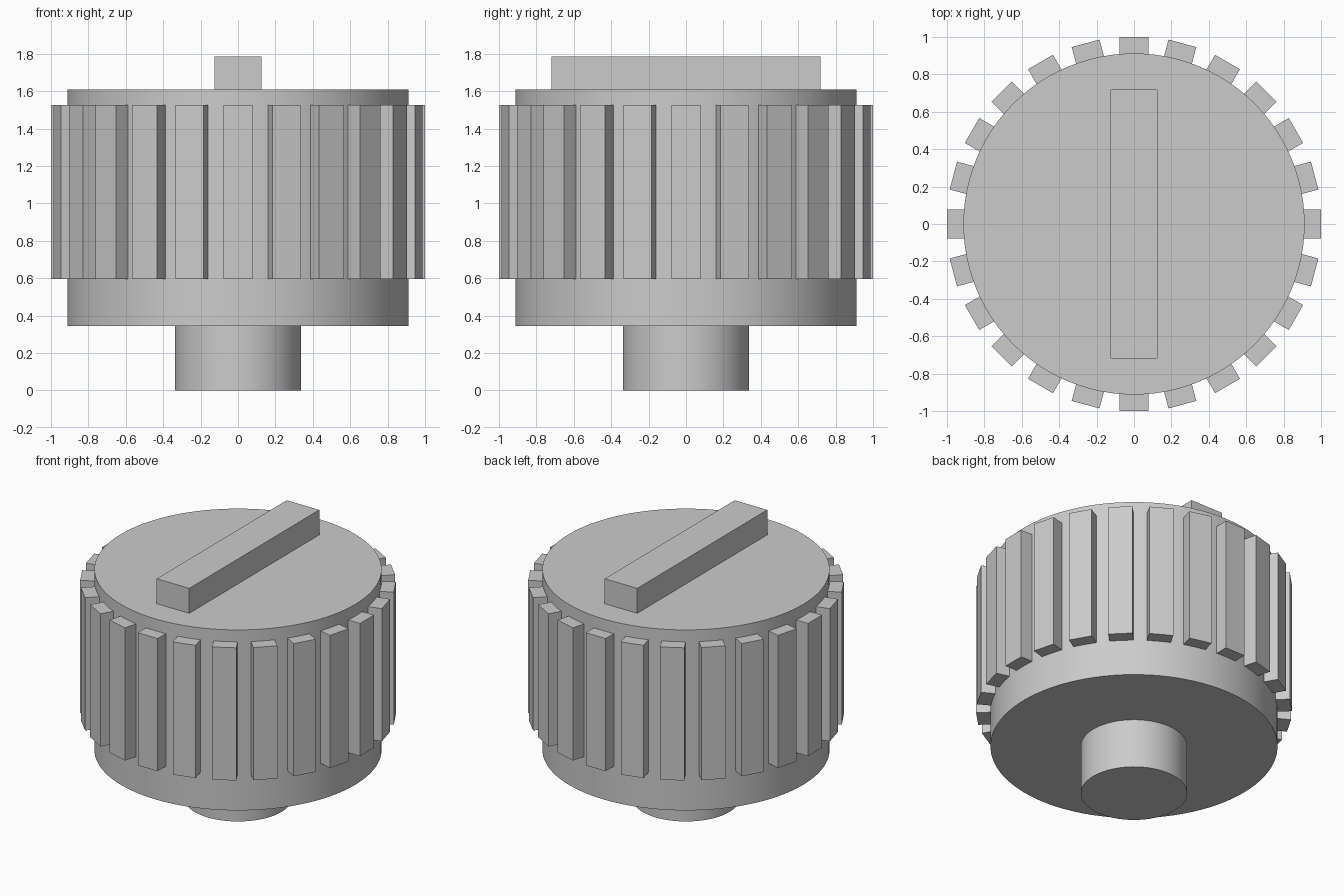
import bpy
import math
from mathutils import Matrix

cube = bpy.data.objects.get("Cube")
if cube:
    bpy.data.objects.remove(cube, do_unlink=True)

# One plain grey for the whole knob
GREY = (0.6, 0.6, 0.6, 1.0)
grey = bpy.data.materials.new("plain grey")
grey.use_nodes = True
grey.diffuse_color = GREY
grey.node_tree.nodes["Principled BSDF"].inputs["Base Color"].default_value = GREY


def add_cylinder(name, radius, z0, z1):
    bpy.ops.mesh.primitive_cylinder_add(
        vertices=96, radius=radius, depth=z1 - z0, location=(0, 0, (z0 + z1) / 2))
    obj = bpy.context.object
    obj.name = name
    obj.data.materials.append(grey)
    bpy.ops.object.shade_smooth_by_angle(angle=math.radians(30))
    return obj


def add_box(name, x0, x1, width, z0, z1):
    bpy.ops.mesh.primitive_cube_add(size=1)
    obj = bpy.context.object
    obj.name = name
    obj.data.transform(
        Matrix.Translation(((x0 + x1) / 2, 0, (z0 + z1) / 2))
        @ Matrix.Diagonal((x1 - x0, width, z1 - z0, 1)))
    obj.data.materials.append(grey)
    return obj


# Shaft, round body and pointer bar
add_cylinder("shaft", 0.338, 0, 0.345)
add_cylinder("knob_body", 0.912, 0.345, 1.61)
add_box("pointer_bar", -0.126, 0.126, 1.44, 1.61, 1.785)

# Grip ribs evenly spaced around the body
RIBS = 24
for i in range(RIBS):
    rib = add_box(f"grip_rib_{i + 1}", 0.88, 1.0, 0.154, 0.597, 1.527)
    rib.rotation_euler.z = math.tau * i / RIBS
